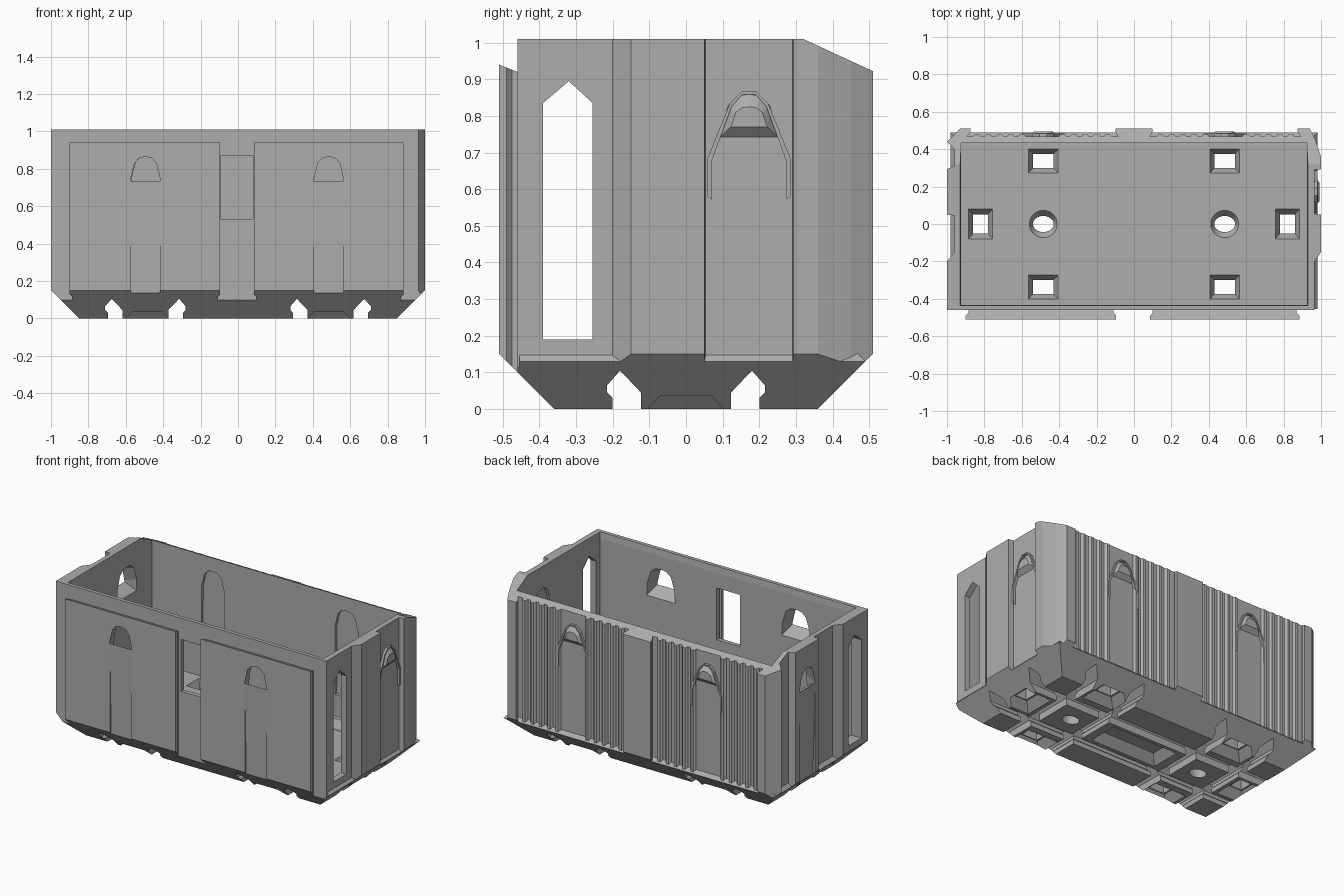
import bpy, bmesh, math
from mathutils import Vector

if "Cube" in bpy.data.objects:
    bpy.data.objects.remove(bpy.data.objects["Cube"])

grey = bpy.data.materials.new("mid grey")
grey.diffuse_color = (0.42, 0.42, 0.42, 1)
grey.use_nodes = True
grey.node_tree.nodes["Principled BSDF"].inputs["Base Color"].default_value = grey.diffuse_color


def finish(name, bm):
    bmesh.ops.recalc_face_normals(bm, faces=bm.faces)
    me = bpy.data.meshes.new(name)
    bm.to_mesh(me)
    bm.free()
    me.materials.append(grey)
    ob = bpy.data.objects.new(name, me)
    bpy.context.collection.objects.link(ob)
    return ob


def loft(name, rings):
    """Closed solid through matching rings of 3D points."""
    bm = bmesh.new()
    vs = [[bm.verts.new(p) for p in r] for r in rings]
    n = len(rings[0])
    for a, b in zip(vs, vs[1:]):
        for i in range(n):
            bm.faces.new((a[i], a[(i + 1) % n], b[(i + 1) % n], b[i]))
    bm.faces.new(vs[0])
    bm.faces.new(vs[-1])
    return finish(name, bm)


def hull(name, pts):
    bm = bmesh.new()
    for p in pts:
        bm.verts.new(p)
    bmesh.ops.convex_hull(bm, input=bm.verts)
    return finish(name, bm)


def rect(hx, hy, z, cx=0, cy=0):
    return [(cx - hx, cy - hy, z), (cx + hx, cy - hy, z),
            (cx + hx, cy + hy, z), (cx - hx, cy + hy, z)]


def boolean(target, tool, op):
    m = target.modifiers.new("cut", 'BOOLEAN')
    m.operation, m.object, m.solver = op, tool, 'EXACT'
    dg = bpy.context.evaluated_depsgraph_get()
    dg.update()
    me = bpy.data.meshes.new_from_object(target.evaluated_get(dg))
    target.modifiers.clear()
    target.data = me
    bpy.data.objects.remove(tool)


# Wall outline, ends interlocking, back corrugated
ribs = []
for i in range(5):
    x = 0.86 - i * 0.06
    ribs += [(x, 0.468), (x - 0.012, 0.482), (x - 0.03, 0.482), (x - 0.042, 0.468)]
ribs = [p for p in ribs if p[0] > 0.575]
half = [(0.875, 0.51), (0.875, 0.495), (0.89, 0.468)] + ribs
half += [(0.98 - x, y) for x, y in reversed(ribs)] + [(0.085, 0.468), (0.1, 0.495), (0.1, 0.51)]
right = [(0.965, -0.46), (0.965, -0.2), (1, -0.15), (1, 0.05), (0.965, 0.053),
         (0.965, 0.29), (1, 0.293), (1, 0.36), (0.97, 0.45), (0.94, 0.51)]
left = [(-0.93, 0.51), (-1, 0.44), (-0.96, 0.4), (-0.96, 0.31), (-1, 0.293),
        (-1, 0.05), (-0.96, 0.045), (-0.96, -0.15), (-1, -0.2), (-1, -0.46)]
outline = right + half + [(-x, y) for x, y in reversed(half)] + left
body = loft("container_body", [[(x, y, z) for x, y in outline] for z in (-0.02, 1.05)])

# Raised front panels with dovetail sides
for x0, x1 in ((-0.9, -0.095), (0.085, 0.885)):
    prof = [(x0 + 0.015, -0.45), (x1 - 0.015, -0.45), (x1 - 0.015, -0.475),
            (x1, -0.49), (x1, -0.51), (x0, -0.51), (x0, -0.49), (x0 + 0.015, -0.475)]
    top = [(x, y, 0.94 - (y + 0.51) * 0.4) for x, y in prof]
    boolean(body, loft("panel", [[(x, y, 0.02) for x, y in prof], top]), 'UNION')

# Chamfered underside and sloping back rim
envelope = rect(0.85, 0.36, 0) + rect(1.005, 0.515, 0.155)
envelope += [(s * 1.005, y, z) for s in (-1, 1)
             for y, z in ((-0.515, 1.01), (0.32, 1.01), (0.515, 0.92))]
boolean(body, hull("envelope", envelope), 'INTERSECT')
base = rect(0.85, 0.36, 0) + [(s * x, y, z) for s in (-1, 1) for x, y, z in (
    (0.95, -0.455, 0.1), (0.98, -0.455, 0.13), (0.98, 0.49, 0.13),
    (0.958, -0.455, 0.155), (0.958, 0.465, 0.155))]
boolean(body, hull("base", base), 'UNION')

# Interior
boolean(body, loft("interior", [rect(0.925, 0.432, 0.16), rect(0.925, 0.432, 0.97),
                                rect(0.94, 0.445, 1.1)]), 'DIFFERENCE')

# Locking grooves under the floor, notched on one side
groove = [(-0.04, -0.05), (-0.04, 0.03), (-0.055, 0.045), (-0.055, 0.065),
          (-0.02, 0.105), (0.037, 0.045), (0.037, -0.05)]
for s in (-1, 1):
    boolean(body, loft("groove", [[(x, s * (0.16 - u), z) for u, z in groove]
                                  for x in (-1.1, 1.1)]), 'DIFFERENCE')
    for c, d in ((0.655, -1), (0.335, 1)):
        boolean(body, loft("groove", [[(s * (c + d * u), y, z) for u, z in groove]
                                      for y in (-0.6, 0.6)]), 'DIFFERENCE')


# Flared floor holes and underside pockets
def floor_hole(cx, cy, hx, hy):
    rings = [rect(hx + 0.08, hy + 0.07, -0.02, cx, cy), rect(hx + 0.01, hy + 0.005, 0.05, cx, cy),
             rect(hx, hy, 0.051, cx, cy), rect(hx, hy, 0.11, cx, cy),
             rect(hx + 0.027, hy + 0.03, 0.165, cx, cy)]
    boolean(body, loft("floor_hole", rings), 'DIFFERENCE')


def circle(cx, r, ry, z):
    return [(cx + r * math.cos(a * math.tau / 24), ry * math.sin(a * math.tau / 24), z)
            for a in range(24)]


for s in (-1, 1):
    for t in (-1, 1):
        floor_hole(s * 0.485, t * 0.337, 0.055, 0.038)
    floor_hole(s * 0.82, 0, 0.04, 0.052)
    boolean(body, loft("round_hole", [circle(s * 0.485, 0.056, 0.043, -0.02),
                                      circle(s * 0.485, 0.056, 0.043, 0.12),
                                      circle(s * 0.485, 0.077, 0.077, 0.165)]), 'DIFFERENCE')
boolean(body, loft("centre_pocket", [rect(0.26, 0.12, -0.02), rect(0.19, 0.05, 0.05)]), 'DIFFERENCE')

# Front opening between the panels
boolean(body, loft("opening", [rect(0.085, 0.1, z, -0.005, -0.46) for z in (0.53, 0.87)]), 'DIFFERENCE')

# Pointed end windows
lancet = [(-0.39, 0.19), (-0.255, 0.19), (-0.255, 0.835), (-0.32, 0.895), (-0.39, 0.835)]
boolean(body, loft("end_windows", [[(x, y, z) for y, z in lancet] for x in (-1.2, 1.2)]), 'DIFFERENCE')


# Wall mapping: u along the wall, d outwards from the wall axis
def mapper(side, c):
    return {'front': lambda u, d, z: (c + u, -d, z), 'back': lambda u, d, z: (c + u, d, z),
            'left': lambda u, d, z: (-d, c + u, z), 'right': lambda u, d, z: (d, c + u, z)}[side]


def arch(w, z0, z1, top=0.4):
    """Arch with tapering shoulders."""
    h = min(0.12, z1 - z0)
    r = [(w, z0), (w * 0.98, z1 - h), (w * 0.72, z1 - h * 0.28), (w * top, z1 - h * 0.05), (0, z1)]
    return r + [(-u, z) for u, z in reversed(r[:-1])]


# Small arched windows with a shallow tapering recess beneath
for side, c, inner, outer in (('front', -0.495, 0.43, 0.51), ('front', 0.485, 0.43, 0.51),
                              ('left', 0.17, 0.92, 1.0)):
    f = mapper(side, c)
    boolean(body, loft("arched_window", [
        [f(u, inner - 0.01, z) for u, z in arch(0.105, 0.68, 0.885)],
        [f(u, outer + 0.01, z) for u, z in arch(0.078, 0.74, 0.862)]]), 'DIFFERENCE')
    boolean(body, hull("recess", [f(u, d, z) for u in (-0.078, 0.078) for d, z in (
        (outer - 0.015, 0.1), (outer + 0.02, 0.1), (outer + 0.02, 0.72), (outer, 0.72))]), 'DIFFERENCE')

# Protruding hoods, outer ribs and the niches behind them
for side, c, inner, outer in (('back', -0.485, 0.43, 0.466), ('back', 0.485, 0.43, 0.466),
                              ('right', 0.172, 0.92, 0.963)):
    f = mapper(side, c)
    boolean(body, loft("niche", [[f(u, d, z) for u, z in arch(0.085, 0.3, 0.87)]
                                 for d in (inner - 0.02, inner + 0.022)]), 'DIFFERENCE')
    hull(side + "_hood", [f(u, outer, z) for u, z in arch(0.082, 0.74, 0.862)]
         + [f(u, outer + 0.028, z) for u, z in arch(0.05, 0.77, 0.825)])
    path = [(0.113, 0.58), (0.113, 0.685), (0.052, 0.835), (0.02, 0.866)]
    path += [(-u, z) for u, z in reversed(path)]
    loft(side + "_hood_rib", [[f(u * k, d, z - dz) for k, dz, d in (
        (1, 0, outer - 0.005), (1, 0, outer + 0.018),
        (0.9, 0.008, outer + 0.018), (0.9, 0.008, outer - 0.005))] for u, z in path])

body.data.materials.clear()
body.data.materials.append(grey)
for p in body.data.polygons:
    p.material_index = 0
